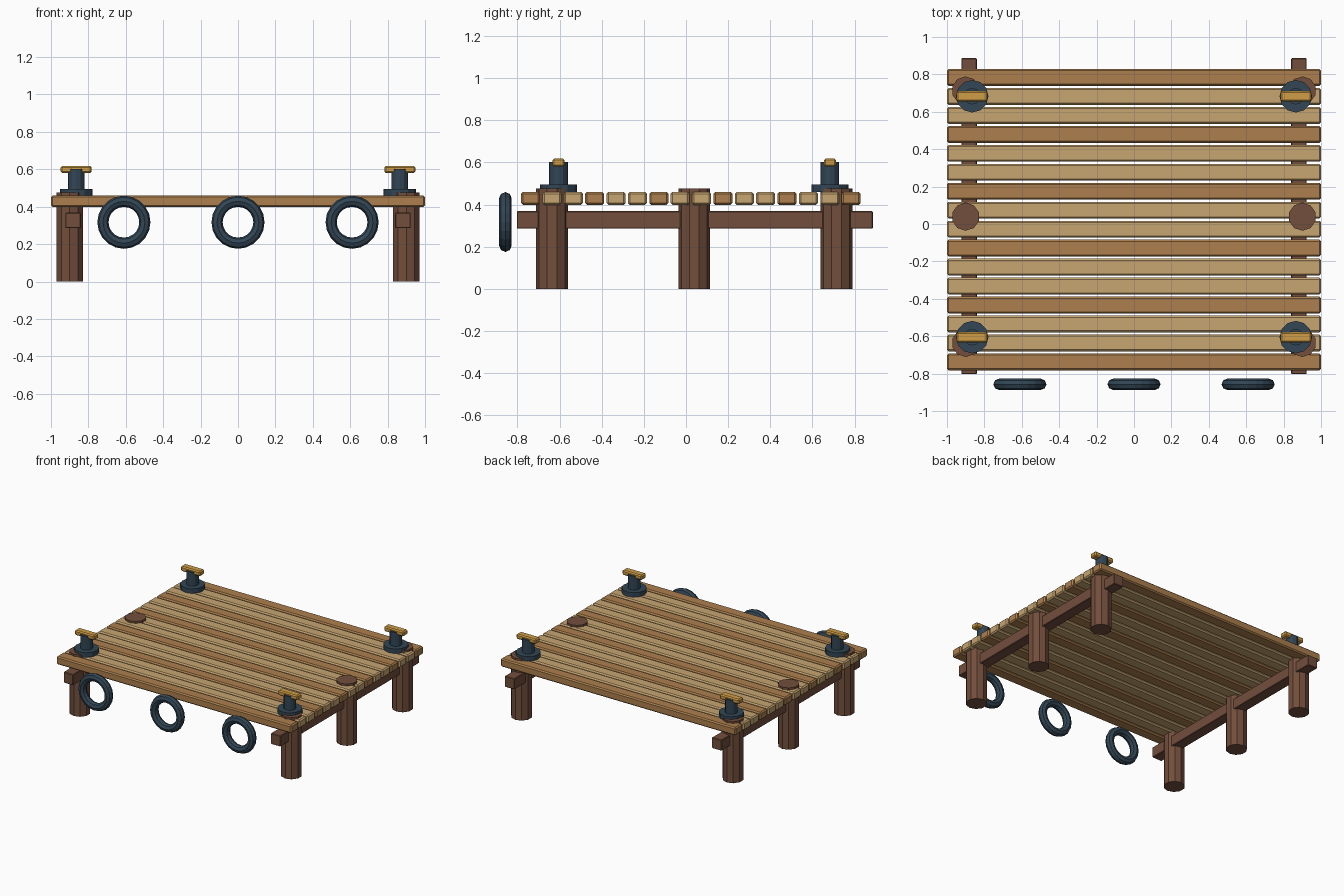
import bpy, bmesh, math
from mathutils import Matrix

if "Cube" in bpy.data.objects:
    bpy.data.objects.remove(bpy.data.objects["Cube"])


def material(name, rgb):
    m = bpy.data.materials.new(name)
    lin = [((c / 255 + 0.055) / 1.055) ** 2.4 for c in rgb]
    m.diffuse_color = (*lin, 1)
    m.use_nodes = True
    m.node_tree.nodes["Principled BSDF"].inputs["Base Color"].default_value = m.diffuse_color
    return m


LIGHT = material("light plank wood", (199, 165, 113))
DARK = material("dark plank wood", (172, 127, 77))
BROWN = material("brown post wood", (114, 78, 60))
IRON = material("blue grey iron", (50, 70, 85))
GOLD = material("golden brass", (208, 158, 70))


def finish(name, bm, mat, loc):
    me = bpy.data.meshes.new(name)
    bm.to_mesh(me)
    bm.free()
    me.materials.append(mat)
    ob = bpy.data.objects.new(name, me)
    ob.location = loc
    bpy.context.collection.objects.link(ob)
    return ob


def box(name, size, loc, mat, bevel):
    bm = bmesh.new()
    bmesh.ops.create_cube(bm, size=1, matrix=Matrix.Diagonal((*size, 1)))
    bmesh.ops.bevel(bm, geom=bm.edges[:], offset=bevel, segments=1,
                    affect='EDGES', profile=0.5)
    return finish(name, bm, mat, loc)


def cylinder(name, r, z0, z1, x, y, sides, mat):
    bm = bmesh.new()
    bmesh.ops.create_cone(bm, cap_ends=True, segments=sides, radius1=r,
                          radius2=r, depth=z1 - z0)
    return finish(name, bm, mat, (x, y, (z0 + z1) / 2))


def ring(name, major, minor, loc, mat, segs=20, sides=8):
    # torus with its axis along y
    bm = bmesh.new()
    rows = []
    for i in range(segs):
        a = 2 * math.pi * i / segs
        row = []
        for j in range(sides):
            b = 2 * math.pi * j / sides
            d = major + minor * math.cos(b)
            row.append(bm.verts.new((d * math.cos(a), minor * math.sin(b), d * math.sin(a))))
        rows.append(row)
    for i in range(segs):
        p, q = rows[i], rows[(i + 1) % segs]
        for j in range(sides):
            k = (j + 1) % sides
            bm.faces.new((p[j], p[k], q[k], q[j]))
    bmesh.ops.recalc_face_normals(bm, faces=bm.faces[:])
    return finish(name, bm, mat, loc)


# Deck planks, every third one darker
for i in range(16):
    y = 0.023 + (i - 7.5) * 0.1014
    box(f"deck_plank_{i + 1}", (2.0, 0.09, 0.062), (0, y, 0.429),
        DARK if i % 3 == 0 else LIGHT, 0.009)

for side, s in (("left", -1), ("right", 1)):
    # Side beams under the deck
    box(f"{side}_beam", (0.083, 1.69, 0.083), (s * 0.882, 0.042, 0.327), BROWN, 0.004)
    # Posts
    for row, k in (("front", -1), ("middle", 0), ("back", 1)):
        cylinder(f"{row}_{side}_post", 0.075, 0, 0.475, s * 0.9,
                 0.039 + k * 0.675, 10, BROWN)
    # Mooring bollards: base disc, stem and cross bar
    for row, k in (("front", -1), ("back", 1)):
        x, y = s * 0.865, 0.039 + k * 0.644
        cylinder(f"{row}_{side}_bollard_base", 0.087, 0.46, 0.495, x, y, 12, IRON)
        cylinder(f"{row}_{side}_bollard_stem", 0.044, 0.495, 0.602, x, y, 12, IRON)
        box(f"{row}_{side}_bollard_bar", (0.166, 0.057, 0.038), (x, y, 0.599), GOLD, 0.008)

# Tyre fenders along the front
for i, x in enumerate((-0.61, 0, 0.61)):
    ring(f"tyre_fender_{i + 1}", 0.112, 0.03, (x, -0.857, 0.317), IRON)
